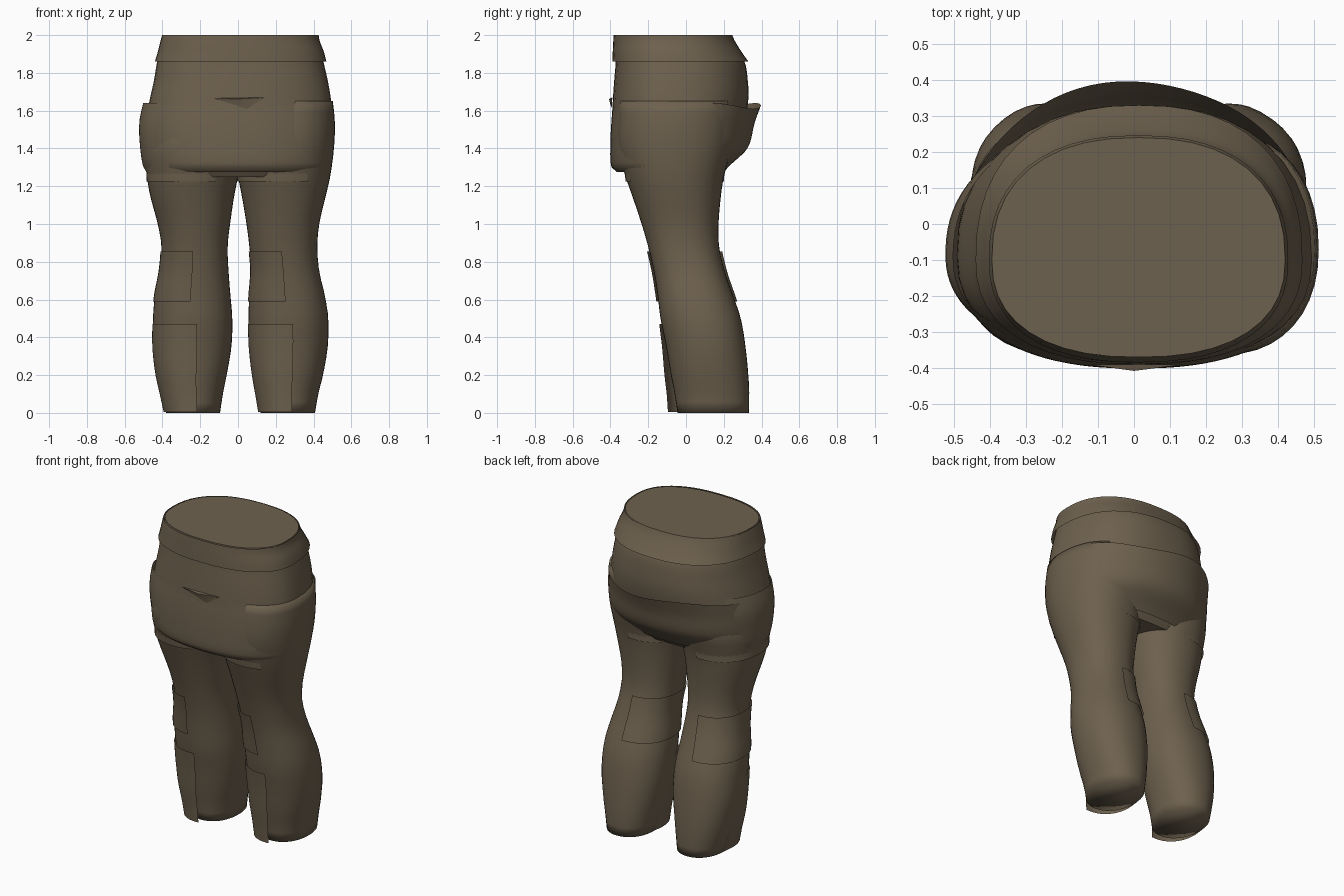
import bpy, bmesh, math

if "Cube" in bpy.data.objects:
    bpy.data.objects.remove(bpy.data.objects["Cube"])

cloth = bpy.data.materials.new("olive_brown_cloth")
cloth.diffuse_color = (0.155, 0.12, 0.077, 1)
cloth.use_nodes = True
cloth.node_tree.nodes["Principled BSDF"].inputs["Base Color"].default_value = cloth.diffuse_color

# Section rows: z, x min, x max, y front, y of widest point, y back
TORSO = [(1.25, -.44, .45, -.31, -.05, .17), (1.32, -.475, .48, -.355, -.06, .215),
         (1.42, -.49, .50, -.385, -.08, .27), (1.54, -.49, .505, -.392, -.09, .31),
         (1.66, -.467, .492, -.387, -.10, .33), (1.76, -.445, .475, -.38, -.10, .327),
         (1.86, -.428, .452, -.372, -.10, .31), (1.97, -.40, .425, -.37, -.10, .25),
         (2.0, -.395, .42, -.37, -.10, .24)]
BELT = [(1.86, -.44, .468, -.39, -.10, .33), (1.91, -.425, .455, -.388, -.10, .295),
        (1.97, -.41, .432, -.385, -.10, .258), (2.0, -.402, .427, -.383, -.10, .245)]
LEFT_LEG = [(0, -.38, -.095, -.045, .145, .333),
            (.1, -.405, -.08, -.06, .14, .335), (.2, -.43, -.06, -.08, .125, .33),
            (.35, -.45, -.035, -.105, .11, .315), (.5, -.45, -.03, -.135, .08, .29),
            (.62, -.44, -.04, -.15, .05, .25), (.75, -.415, -.05, -.17, .02, .205),
            (.88, -.405, -.055, -.2, -.015, .175), (1.0, -.425, -.042, -.235, -.03, .172),
            (1.15, -.465, -.02, -.285, -.05, .185), (1.25, -.482, 0, -.32, -.06, .2),
            (1.4, -.49, .02, -.36, -.07, .24), (1.5, -.45, .0, -.36, -.07, .24)]
RIGHT_LEG = [(0, .12, .408, -.045, .145, .333),
             (.1, .1, .425, -.06, .14, .335), (.2, .08, .45, -.08, .125, .33),
             (.35, .06, .475, -.105, .11, .315), (.5, .055, .478, -.135, .08, .29),
             (.62, .06, .46, -.15, .05, .25), (.75, .07, .43, -.17, .02, .205),
             (.88, .06, .42, -.2, -.015, .175), (1.0, .045, .43, -.235, -.03, .172),
             (1.15, .02, .465, -.285, -.05, .185), (1.25, 0, .488, -.32, -.06, .2),
             (1.4, -.02, .508, -.36, -.07, .24), (1.54, .0, .513, -.36, -.07, .25),
             (1.65, .0, .502, -.35, -.07, .25)]
APRON = [(1.275, -.46, .475, -.365, -.06, .2), (1.30, -.48, .495, -.395, -.06, .23),
         (1.42, -.495, .508, -.402, -.08, .28), (1.54, -.495, .51, -.398, -.09, .32),
         (1.65, -.47, .495, -.389, -.10, .335)]
SEAT = [(1.28, -.465, .475, -.30, -.02, .205), (1.31, -.48, .49, -.34, -.02, .232),
        (1.40, -.49, .505, -.36, -.03, .325), (1.54, -.49, .505, -.36, -.04, .365),
        (1.65, -.485, .495, -.36, -.05, .405)]


def lookup(rows, z):
    """Smoothly interpolate the section rows at height z."""
    z = min(max(z, rows[0][0]), rows[-1][0])
    i = 0
    while i < len(rows) - 2 and z > rows[i + 1][0]:
        i += 1
    p, q = rows[i], rows[i + 1]
    before, after = rows[max(i - 1, 0)], rows[min(i + 2, len(rows) - 1)]
    h = q[0] - p[0]
    t = (z - p[0]) / h
    out = []
    for k in range(1, 6):
        m0 = (q[k] - before[k]) / (q[0] - before[0]) * h
        m1 = (after[k] - p[k]) / (after[0] - p[0]) * h
        out.append((2*t**3 - 3*t*t + 1)*p[k] + (t**3 - 2*t*t + t)*m0
                   + (3*t*t - 2*t**3)*q[k] + (t**3 - t*t)*m1)
    return out


def point(rows, z, a, off, power):
    x0, x1, yf, yc, yb = lookup(rows, z)
    c, s = math.cos(a), math.sin(a)
    ry = (yb - yc if s > 0 else yc - yf) + off
    x = (x0 + x1) / 2 + ((x1 - x0) / 2 + off) * math.copysign(abs(c) ** (2 / power), c)
    return (x, yc + ry * math.copysign(abs(s) ** (2 / power), s), z)


def finish(name, bm, angle=45):
    mesh = bpy.data.meshes.new(name)
    bm.to_mesh(mesh)
    bm.free()
    mesh.materials.append(cloth)
    ob = bpy.data.objects.new(name, mesh)
    bpy.context.collection.objects.link(ob)
    bpy.ops.object.select_all(action='DESELECT')
    ob.select_set(True)
    bpy.context.view_layer.objects.active = ob
    bpy.ops.object.shade_smooth_by_angle(angle=math.radians(angle))


def body(name, rows, power=2.2, steps=28, n=40, angle=45):
    """Closed lofted volume with caps."""
    bm = bmesh.new()
    z0, z1 = rows[0][0], rows[-1][0]
    heights = sorted({round(z0 + (z1 - z0) * i / steps, 4) for i in range(steps + 1)})
    rings = [[bm.verts.new(point(rows, z, math.tau * i / n, 0, power)) for i in range(n)]
             for z in heights]
    for lo, hi in zip(rings, rings[1:]):
        for i in range(n):
            j = (i + 1) % n
            bm.faces.new((lo[i], lo[j], hi[j], hi[i]))
    bm.faces.new(rings[0][::-1])
    bm.faces.new(rings[-1])
    finish(name, bm, angle)


def panel(name, rows, a0, a1, bottom, top, low=0.0, high=0.0, power=2.2, n=24, m=10,
          fade=lambda d: 1):
    """Sheet wrapped round a loft between two angles; top and offset may vary with angle."""
    bm = bmesh.new()
    grid = []
    for j in range(m + 1):
        t = j / m
        row = []
        for i in range(n + 1):
            deg = a0 + (a1 - a0) * i / n
            z = bottom + ((top(deg) if callable(top) else top) - bottom) * t
            off = (low + (high - low) * t) * fade(deg)
            row.append(bm.verts.new(point(rows, z, math.radians(deg), off, power)))
        grid.append(row)
    for lo, hi in zip(grid, grid[1:]):
        for i in range(n):
            bm.faces.new((lo[i], lo[i + 1], hi[i + 1], hi[i]))
    bmesh.ops.remove_doubles(bm, verts=bm.verts, dist=1e-5)
    finish(name, bm)


# Main body; legs shade softly round their closed ends
body("hips", TORSO, 2.35)
body("left_leg", LEFT_LEG, angle=100)
body("right_leg", RIGHT_LEG, angle=100)

# Waistband
panel("waistband", BELT, 0, 360, 1.86, 2.0, power=2.35, n=48)

# Front apron: tucked hem, upper edge sinking into the hips
panel("front_apron", APRON, 208, 336, 1.275, 1.66, 0, -.004, power=2.4, n=32, m=16)

# Seat panel with an uneven, flared top edge
panel("seat_panel", SEAT, 24, 160, 1.28,
      lambda d: 1.625 + .015 * math.sin(math.radians(d * 4)), power=2.0, n=32, m=14)

# Left hip pad, standing off in the middle
panel("left_hip_pad", APRON, 140, 216, 1.225, 1.64, .02, .03,
      fade=lambda d: math.sin(math.radians((d - 140) / 76 * 180)))

# Pieces repeated on both legs
for side, leg in (("left", LEFT_LEG), ("right", RIGHT_LEG)):
    panel(side + "_thigh_band", leg, 85, 298, 1.225, 1.29, .007, -.004)
    panel(side + "_knee_pad", leg, 88, 268, .59, .855, .010, .012,
          fade=lambda d: .5 + .6 * abs(math.sin(math.radians(d))))
    panel(side + "_shin_plate", leg, 176, 275, .005, .47, .05, .012,
          fade=lambda d: .12 + .88 * max(0, -math.sin(math.radians(d))))

# Small fold at the front
bm = bmesh.new()
fold = [bm.verts.new(p) for p in ((-.13, -.390, 1.665), (.14, -.390, 1.67),
                                 (.05, -.394, 1.61), (0, -.408, 1.662))]
for tri in ((0, 2, 3), (3, 2, 1), (0, 3, 1)):
    bm.faces.new([fold[i] for i in tri])
finish("front_fold", bm)
